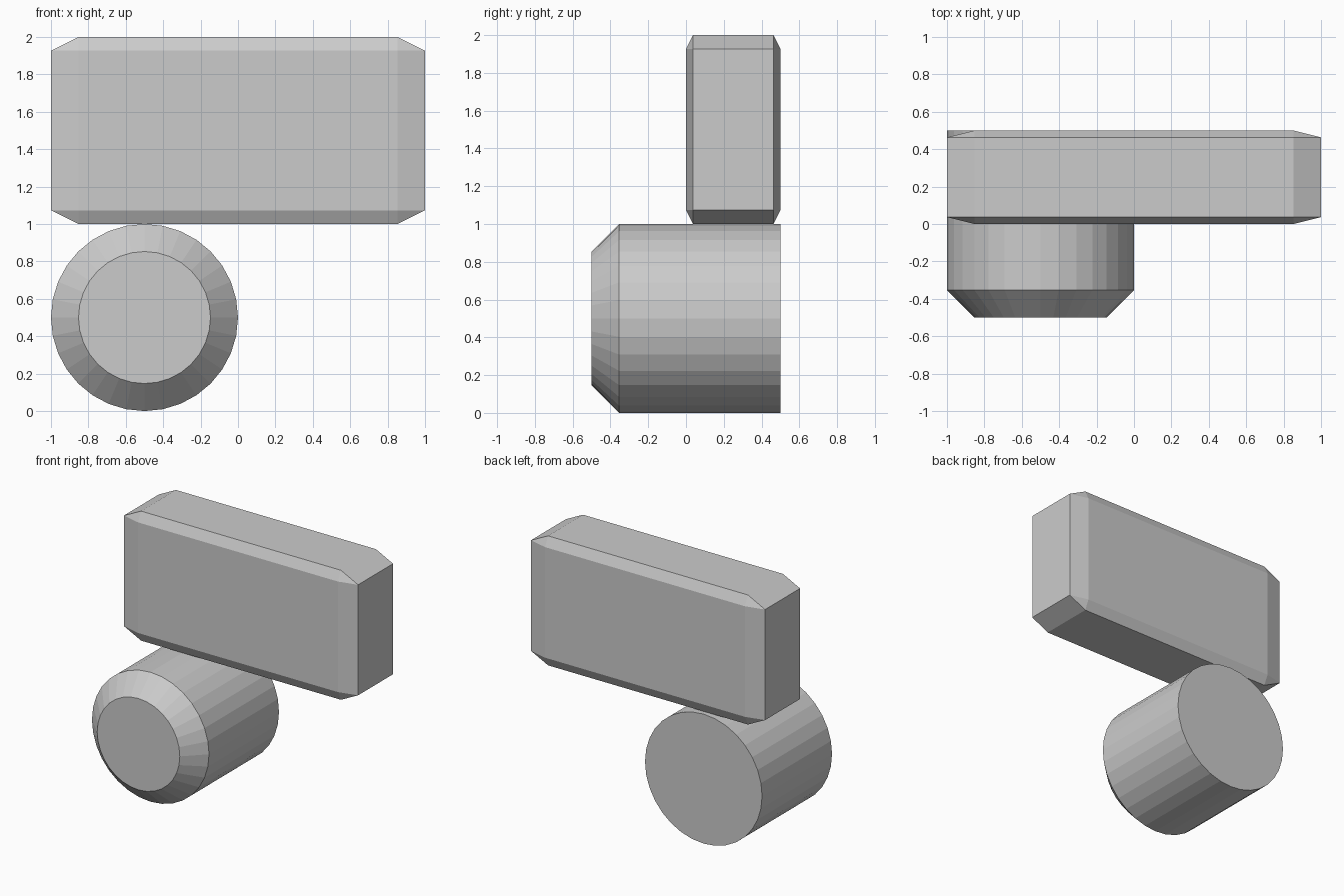
import bpy, bmesh, math
from mathutils import Matrix

if "Cube" in bpy.data.objects:
    bpy.data.objects.remove(bpy.data.objects["Cube"])

C = 0.1464  # chamfer on the barrel


def finish(name, bm):
    bmesh.ops.recalc_face_normals(bm, faces=bm.faces[:])
    mesh = bpy.data.meshes.new(name)
    bm.to_mesh(mesh)
    bm.free()
    obj = bpy.data.objects.new(name, mesh)
    bpy.context.collection.objects.link(obj)
    return obj


# Upper block: unit cube chamfered evenly, then stretched
bm = bmesh.new()
bmesh.ops.create_cube(bm, size=1)
bmesh.ops.bevel(bm, geom=bm.edges[:], offset=C / 2, offset_type='OFFSET',
                segments=1, profile=0.5, affect='EDGES')
bmesh.ops.transform(bm, verts=bm.verts[:], matrix=Matrix.Translation((0, 0.25, 1.5))
                    @ Matrix.Diagonal((2, 0.5, 1, 1)))
finish("upper_block", bm)

# Barrel lying along y, chamfered on its front rim only
bm = bmesh.new()
bmesh.ops.create_cone(bm, cap_ends=True, segments=32, radius1=0.5, radius2=0.5, depth=1)
rim = [e for e in bm.edges if all(v.co.z > 0 for v in e.verts)]
bmesh.ops.bevel(bm, geom=rim, offset=C, offset_type='OFFSET',
                segments=1, profile=0.5, affect='EDGES')
bmesh.ops.transform(bm, verts=bm.verts[:], matrix=Matrix.Translation((-0.5, 0, 0.5))
                    @ Matrix.Rotation(math.radians(90), 4, 'X'))
finish("barrel", bm)
